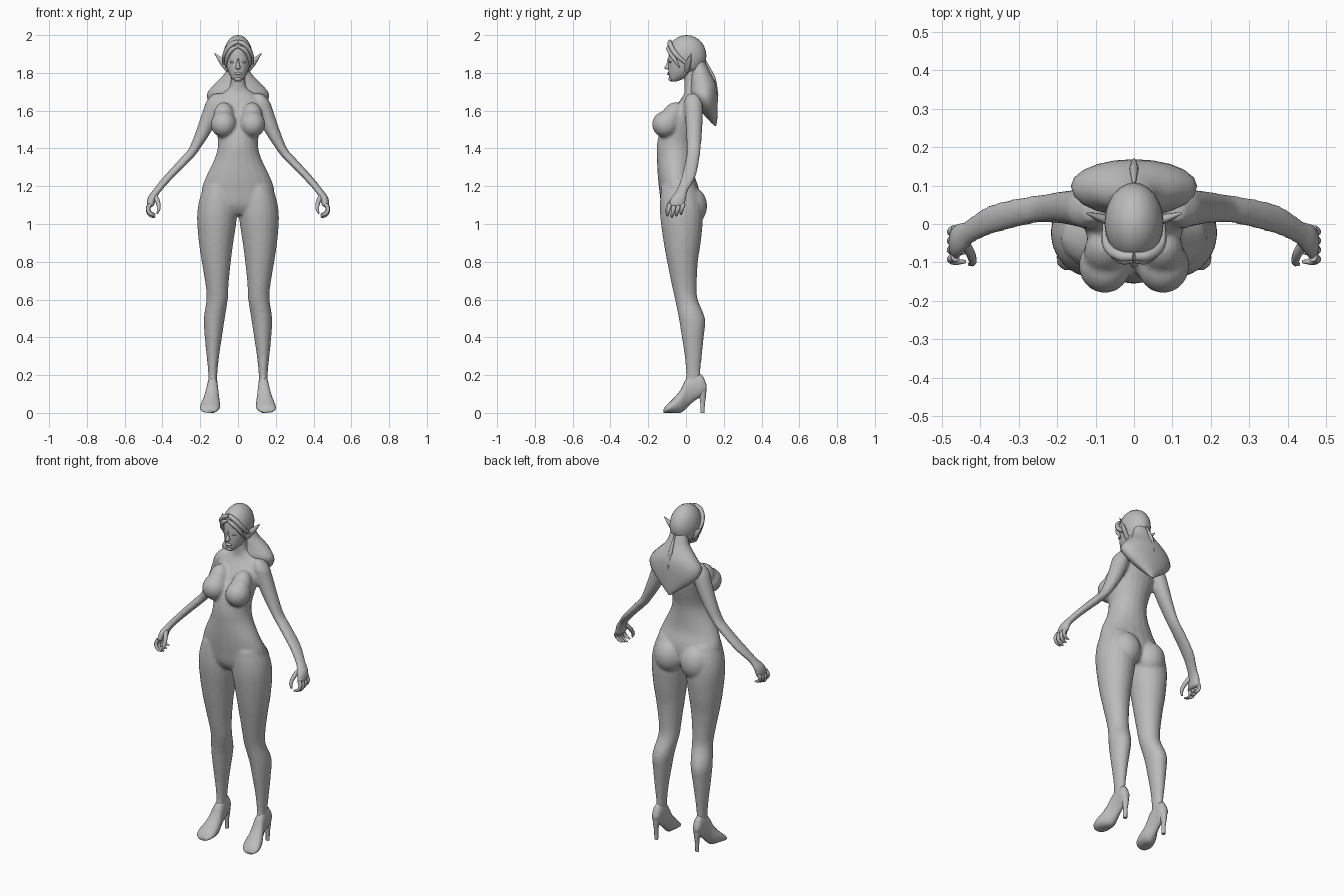
import bpy, bmesh, math
from mathutils import Matrix, Vector

if "Cube" in bpy.data.objects:
    bpy.data.objects.remove(bpy.data.objects["Cube"])

grey = bpy.data.materials.new("plain grey")
grey.use_nodes = True
grey.diffuse_color = (0.5, 0.5, 0.5, 1)
grey.node_tree.nodes["Principled BSDF"].inputs["Base Color"].default_value = (0.5, 0.5, 0.5, 1)


def smooth_rows(rows, steps):
    """Pass a smooth curve through the section rows."""
    rows = [rows[0]] + list(rows) + [rows[-1]]
    out = []
    for i in range(1, len(rows) - 2):
        for k in range(steps):
            t = k / steps
            out.append([b + t / 2 * (c - a + t * (2 * a - 5 * b + 4 * c - d + t * (3 * b - a - 3 * c + d)))
                        for a, b, c, d in zip(*rows[i - 1:i + 3])])
    return out + [list(rows[-1])]


def loft(bm, rows, axis="z", side=1, sides=20, steps=3):
    """Skin oval sections; a row is position, then the two extents across."""
    rings = []
    for p, a0, a1, b0, b1 in smooth_rows(rows, steps):
        ring = []
        for i in range(sides):
            ang = math.tau * i / sides
            a = (a0 + a1) / 2 + (a1 - a0) / 2 * math.cos(ang)
            b = (b0 + b1) / 2 + (b1 - b0) / 2 * math.sin(ang)
            x, y, z = {"z": (a, b, p), "y": (a, p, b), "x": (p, a, b)}[axis]
            ring.append(bm.verts.new((x * side, y, z)))
        rings.append(ring)
    for lo, hi in zip(rings, rings[1:]):
        for i in range(sides):
            j = (i + 1) % sides
            bm.faces.new((lo[i], lo[j], hi[j], hi[i]))
    bm.faces.new(rings[0])
    bm.faces.new(rings[-1])


def centred(rows):
    return [(z, -w, w, y0, y1) for z, w, y0, y1 in rows]


def ball(bm, centre, radii, tilt=0):
    m = Matrix.Translation(centre) @ Matrix.Rotation(tilt, 4, "X") @ Matrix.Diagonal((*radii, 1))
    return bmesh.ops.create_uvsphere(bm, u_segments=24, v_segments=14, radius=1, matrix=m)["verts"]


def finish(bm, name, voxel=0, angle=60):
    bmesh.ops.recalc_face_normals(bm, faces=bm.faces)
    mesh = bpy.data.meshes.new(name)
    bm.to_mesh(mesh)
    bm.free()
    mesh.materials.append(grey)
    ob = bpy.data.objects.new(name, mesh)
    bpy.context.collection.objects.link(ob)
    bpy.ops.object.select_all(action="DESELECT")
    ob.select_set(True)
    bpy.context.view_layer.objects.active = ob
    if voxel:
        # melt overlapping volumes into one skin
        remesh = ob.modifiers.new("skin", "REMESH")
        remesh.mode = "VOXEL"
        remesh.voxel_size = voxel
        remesh.use_smooth_shade = True
        soften = ob.modifiers.new("soften", "SMOOTH")
        soften.factor = 0.5
        soften.iterations = 4
    else:
        bpy.ops.object.shade_smooth_by_angle(angle=math.radians(angle))
    return ob


def strand(name, points, radii, thick):
    """Tapered round strand through points."""
    curve = bpy.data.curves.new(name, "CURVE")
    curve.dimensions = "3D"
    curve.bevel_depth = thick
    curve.bevel_resolution = 2
    curve.resolution_u = 5
    curve.use_fill_caps = True
    spline = curve.splines.new("BEZIER")
    spline.bezier_points.add(len(points) - 1)
    for bp, co, r in zip(spline.bezier_points, points, radii):
        bp.co, bp.radius = co, r
        bp.handle_left_type = bp.handle_right_type = "AUTO"
    curve.materials.append(grey)
    bpy.context.collection.objects.link(bpy.data.objects.new(name, curve))


# Body: torso, legs and arms melted into one skin
body = bmesh.new()
loft(body, centred([
    (1.05, .10, -.10, .05), (1.1, .18, -.13, .07), (1.18, .193, -.142, .07),
    (1.26, .165, -.15, .045), (1.35, .122, -.154, .04), (1.42, .106, -.154, .045),
    (1.5, .115, -.135, .065), (1.58, .13, -.085, .08), (1.65, .12, -.035, .08),
    (1.69, .085, -.01, .075), (1.73, .042, -.008, .068), (1.81, .04, -.015, .06)]))
LEG = [
    (1.2, .02, .18, -.13, .05), (1.12, .008, .207, -.138, .08), (1.03, .006, .217, -.136, .09),
    (.9, .025, .207, -.118, .078), (.8, .038, .192, -.1, .063), (.68, .05, .172, -.076, .057),
    (.6, .054, .167, -.058, .062), (.5, .07, .181, -.038, .101), (.4, .085, .176, -.022, .094),
    (.3, .1, .166, -.007, .084), (.2, .11, .157, 0, .076), (.13, .11, .16, -.01, .09)]
ARM = [
    (1.69, .09, .13, .01, .07), (1.65, .08, .167, -.01, .085), (1.6, .09, .186, -.008, .09),
    (1.5, .135, .22, 0, .086), (1.4, .2, .26, .003, .078), (1.35, .238, .303, 0, .072),
    (1.25, .338, .394, -.025, .052), (1.18, .402, .45, -.05, .012),
    (1.14, .43, .478, -.08, .002), (1.09, .446, .484, -.096, -.006)]
for s in (1, -1):
    loft(body, LEG, side=s)
    loft(body, ARM, side=s)
    ball(body, (.076 * s, -.108, 1.528), (.068, .072, .07))
    ball(body, (.075 * s, -.075, 1.57), (.055, .055, .08), -.5)
    ball(body, (.085 * s, .03, 1.095), (.086, .082, .1))
finish(body, "body", voxel=.009)

# Head with nose, lips, chin and eyes
head = bmesh.new()
loft(head, centred([
    (1.755, .014, -.08, -.05), (1.77, .032, -.088, -.01), (1.8, .05, -.093, .035),
    (1.84, .063, -.094, .065), (1.88, .067, -.092, .08), (1.93, .06, -.085, .075),
    (1.97, .04, -.05, .04)]))
loft(head, centred([
    (1.875, .006, -.098, -.07), (1.85, .008, -.103, -.07),
    (1.826, .013, -.115, -.07), (1.818, .008, -.1, -.07)]), sides=10)
ball(head, (0, -.09, 1.796), (.02, .011, .008))
ball(head, (0, -.079, 1.768), (.018, .014, .013))
for s in (1, -1):
    ball(head, (.029 * s, -.082, 1.858), (.014, .008, .006))
finish(head, "head")

# Swept hair cap, opened at the face
cap = bmesh.new()
ball(cap, (0, .003, 1.89), (.077, .105, .11))
bmesh.ops.bisect_plane(cap, geom=cap.verts[:] + cap.edges[:] + cap.faces[:],
                       plane_co=(0, -.05, 1.9), plane_no=Vector((0, 1, 1)), clear_inner=True)
bmesh.ops.holes_fill(cap, edges=[e for e in cap.edges if e.is_boundary])
finish(cap, "hair_cap", angle=40)

# Broad fall of hair over the upper back, ending in points
fall = bmesh.new()
loft(fall, centred([
    (1.86, .05, .03, .1), (1.8, .068, .025, .13), (1.74, .125, .025, .16),
    (1.69, .163, .02, .168), (1.64, .152, .05, .168), (1.59, .1, .085, .167),
    (1.55, .045, .12, .165), (1.52, .006, .15, .16)]))
finish(fall, "hair_fall")
strand("hair_ridge", [(0, .1, 1.87), (0, .145, 1.77), (0, .168, 1.68)], (.3, 1, .3), .012)

for s, label in ((1, "left_"), (-1, "right_")):
    # Parted front locks
    strand(label + "upper_lock", [(0, -.085, 1.966), (.035 * s, -.083, 1.95),
           (.068 * s, -.055, 1.9), (.074 * s, 0, 1.85)], (.8, 1, 1, .6), .014)
    strand(label + "lower_lock", [(0, -.094, 1.94), (.03 * s, -.093, 1.925),
           (.059 * s, -.066, 1.88), (.066 * s, -.035, 1.83)], (.6, 1, 1, .3), .012)

    # Pointed ear
    ear = bmesh.new()
    loft(ear, [(.055, -.01, .02, 1.8, 1.862), (.09, .005, .028, 1.838, 1.884),
               (.124, .026, .03, 1.9, 1.906)], "x", s, 10)
    finish(ear, label + "ear")

    # High heeled shoe
    shoe = bmesh.new()
    loft(shoe, [(.108, .122, .15, .12, .15), (.085, .11, .16, .09, .2), (.04, .107, .162, .06, .21),
                (0, .103, .17, .022, .18), (-.03, .097, .185, 0, .12), (-.075, .095, .2, 0, .068),
                (-.105, .105, .198, 0, .04), (-.12, .125, .18, 0, .018)], "y", s, 16)
    finish(shoe, label + "shoe")
    heel = bmesh.new()
    loft(heel, [(.15, .112, .158, .06, .108), (.1, .118, .152, .068, .108),
                (.05, .124, .146, .075, .101), (0, .124, .146, .076, .098)], "z", s, 10)
    finish(heel, label + "heel")

    # Curled fingers and thumb
    for n, finger in enumerate(("index", "middle", "ring", "little")):
        y = -.086 + .024 * n
        drop = .008 * abs(n - 1)
        strand(label + finger + "_finger",
               [(.465 * s, y, 1.105), (.476 * s, y - .006, 1.07 + drop),
                (.463 * s, y - .012, 1.045 + drop), (.438 * s, y - .012, 1.035 + drop)],
               (1.1, 1, .8, .4), .011)
    strand(label + "thumb", [(.44 * s, -.05, 1.15), (.424 * s, -.08, 1.115),
           (.42 * s, -.1, 1.08), (.428 * s, -.105, 1.055)], (1.2, 1.1, .9, .4), .011)
